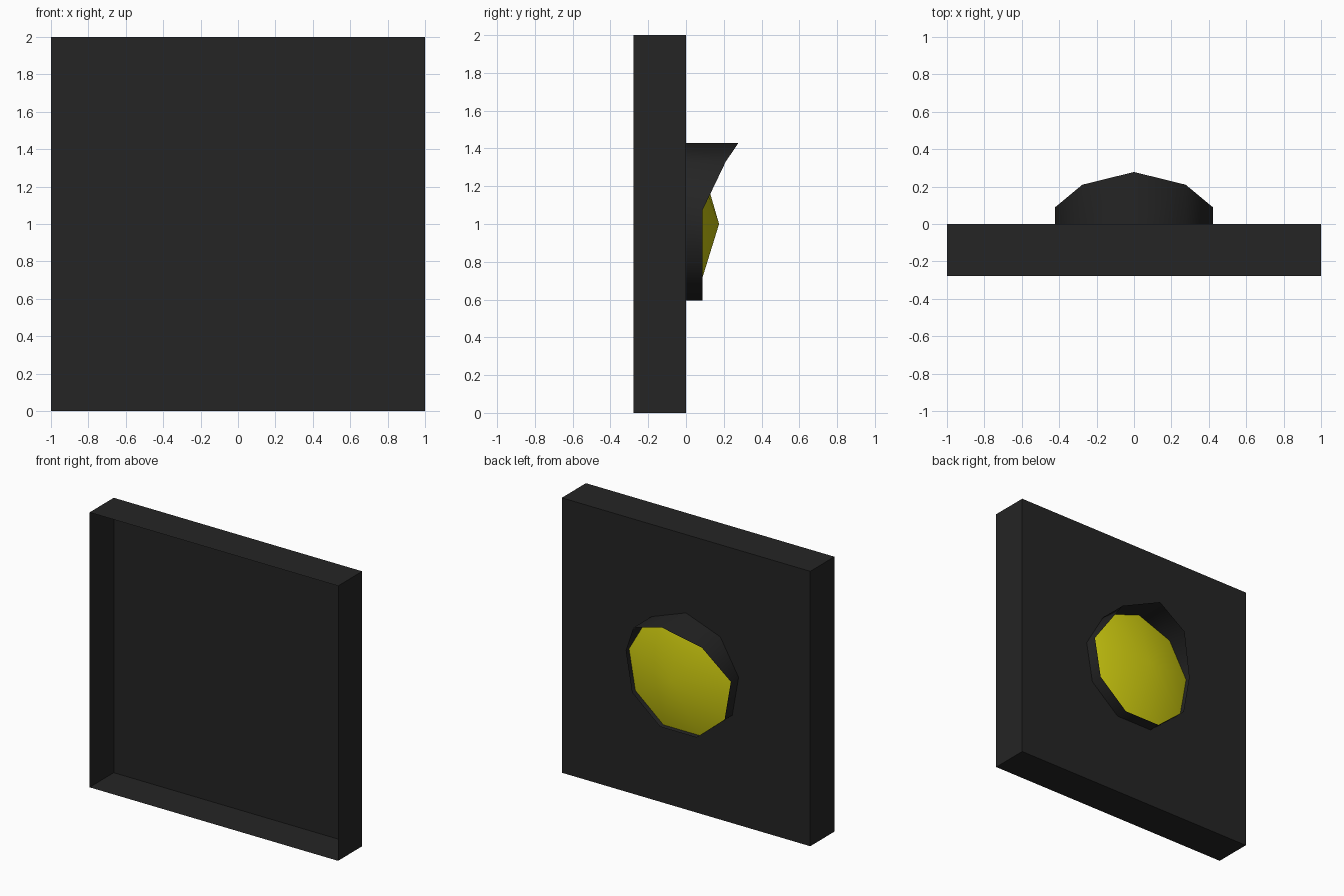
import bpy, math

if "Cube" in bpy.data.objects:
    bpy.data.objects.remove(bpy.data.objects["Cube"])

def material(name, rgb):
    m = bpy.data.materials.new(name)
    m.diffuse_color = (*rgb, 1)
    m.use_nodes = True
    m.node_tree.nodes["Principled BSDF"].inputs["Base Color"].default_value = m.diffuse_color
    return m

BLACK = material("matte black", (0.018, 0.018, 0.018))
YELLOW = material("signal yellow", (0.62, 0.60, 0.005))

def build(name, verts, faces, mat, smooth=False):
    me = bpy.data.meshes.new(name)
    me.from_pydata(verts, [], faces)
    me.materials.append(mat)
    me.polygons.foreach_set("use_smooth", [smooth] * len(me.polygons))
    me.update()
    ob = bpy.data.objects.new(name, me)
    bpy.context.collection.objects.link(ob)
    return ob

DEPTH, RADIUS, SIDES, CENTRE_Z = 0.278, 0.43, 9, 1.0

def ring(depths):
    """Nine-sided ring facing +y, first corner at the top."""
    pts = []
    for i, y in enumerate(depths):
        a = math.tau * i / SIDES
        pts.append((RADIUS * math.sin(a), y, CENTRE_Z + RADIUS * math.cos(a)))
    return pts

# Housing: thin-walled square tray, open at the front (-y)
square = [(-1, 0), (1, 0), (1, 2), (-1, 2)]
verts = [(x, y, z) for y in (-DEPTH, 0) for x, z in square]
walls = [(i, (i + 1) % 4, (i + 1) % 4 + 4, i + 4) for i in range(4)]
build("housing", verts, walls + [(7, 6, 5, 4)], BLACK)

# Visor: single-sheet collar that reaches further out at the top
lip = [DEPTH, 0.21] + [0.088] * (SIDES - 3) + [0.21]
verts = ring([0] * SIDES) + ring(lip)
faces = [(i, i + SIDES, (i + 1) % SIDES + SIDES, (i + 1) % SIDES) for i in range(SIDES)]
build("visor", verts, faces, BLACK, True)

# Lens: shallow smooth-shaded cone inside the visor
verts = ring([0.05] * SIDES) + [(0, 0.175, CENTRE_Z)]
faces = [(i, (i + 1) % SIDES, SIDES) for i in range(SIDES)]
build("lens", verts, faces, YELLOW, True)
